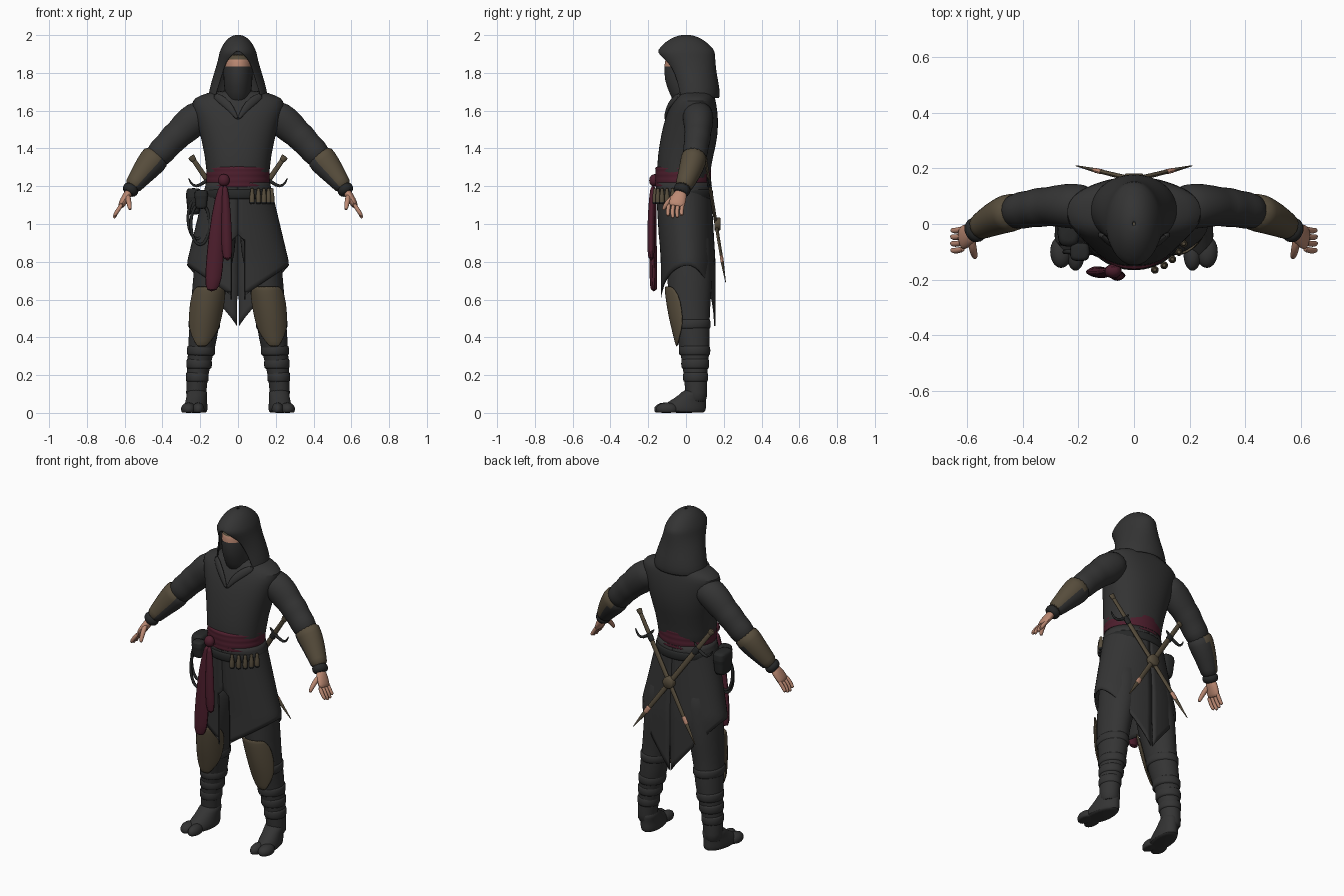
import bpy, bmesh, math
from mathutils import Vector

if "Cube" in bpy.data.objects:
    bpy.data.objects.remove(bpy.data.objects["Cube"], do_unlink=True)


def material(name, r, g, b):
    m = bpy.data.materials.new(name)
    m.use_nodes = True
    m.diffuse_color = (r, g, b, 1)
    node = next(n for n in m.node_tree.nodes if n.type == "BSDF_PRINCIPLED")
    node.inputs["Base Color"].default_value = (r, g, b, 1)
    node.inputs["Roughness"].default_value = 0.9
    return m


cloth = material("charcoal cloth", .034, .034, .034)
leather = material("black leather", .02, .021, .021)
wine = material("wine red sash", .075, .013, .026)
olive = material("olive brown leather", .095, .074, .045)
flesh = material("skin", .5, .25, .17)


def skin(name, rings, mats, rule=None, closed=True, sub=1, thick=0):
    """Bridge rings of points into a surface; capped when closed."""
    mats = mats if isinstance(mats, list) else [mats]
    bm = bmesh.new()
    rows = [[bm.verts.new(p) for p in ring] for ring in rings]
    n = len(rows[0])
    for a, b in zip(rows, rows[1:]):
        for i in range(n if closed else n - 1):
            j = (i + 1) % n
            bm.faces.new((a[i], a[j], b[j], b[i]))
    if closed:
        bm.faces.new(rows[0])
        bm.faces.new(rows[-1])
    bmesh.ops.remove_doubles(bm, verts=bm.verts, dist=.0002)
    bmesh.ops.recalc_face_normals(bm, faces=bm.faces)
    if rule:
        for f in bm.faces:
            f.material_index = rule(f.calc_center_median(), f.normal)
    mesh = bpy.data.meshes.new(name)
    bm.to_mesh(mesh)
    bm.free()
    for m in mats:
        mesh.materials.append(m)
    ob = bpy.data.objects.new(name, mesh)
    bpy.context.collection.objects.link(ob)
    if thick:
        mod = ob.modifiers.new("thickness", "SOLIDIFY")
        mod.thickness, mod.offset = thick, 0
    if sub:
        ob.modifiers.new("smooth", "SUBSURF").levels = sub
        ob.modifiers["smooth"].render_levels = sub
    bpy.ops.object.select_all(action="DESELECT")
    ob.select_set(True)
    bpy.context.view_layer.objects.active = ob
    bpy.ops.object.shade_smooth_by_angle(angle=math.radians(50))
    return ob


def power(v, p):
    return math.copysign(abs(v) ** p, v)


def ellipse(x, y, z, rx, ry, n=24, p=1, start=0, end=math.tau, shear=0):
    """Level ring whose angle runs from the front; open when start is set."""
    count = n if end == math.tau else n - 1
    pts = []
    for i in range(n):
        a = start + (end - start) * i / count
        dy = -ry * power(math.cos(a), p)
        pts.append((x + rx * power(math.sin(a), p) + shear * (y + dy), y + dy, z))
    return pts


def loft(name, rows, mats, n=24, p=1, **kw):
    return skin(name, [ellipse(*r, n=n, p=p) for r in rows], mats, **kw)


def tube(name, path, mats, s=1, n=12, ref=(0, 1, 0), **kw):
    """Sweep along (x, y, z, a, b) points; s mirrors it."""
    pts = [Vector((s * q[0], q[1], q[2])) for q in path]
    rings = []
    for i, q in enumerate(path):
        t = (pts[min(i + 1, len(pts) - 1)] - pts[max(i - 1, 0)]).normalized()
        u = t.cross(Vector(ref)).normalized()
        v = u.cross(t)
        rings.append([pts[i] + u * q[3] * math.cos(k * math.tau / n)
                      + v * q[-1] * math.sin(k * math.tau / n) for k in range(n)])
    return skin(name, rings, mats, **kw)


def sample(rows, z):
    """Interpolate a top-down list of level rings at height z."""
    for a, b in zip(rows, rows[1:]):
        if b[2] <= z <= a[2]:
            k = (a[2] - z) / (a[2] - b[2])
            return [u + (v - u) * k for u, v in zip(a, b)]


# Torso with flared shoulders
loft("tunic", [(0, -.015, 1.12, .165, .135), (0, -.015, 1.3, .165, .142),
               (0, .01, 1.42, .188, .152), (0, .025, 1.52, .212, .147),
               (0, .035, 1.6, .235, .132), (0, .045, 1.655, .252, .112),
               (0, .05, 1.68, .2, .1), (0, .05, 1.71, .12, .085)], cloth, n=32, p=.9)

# Masked head
loft("masked_head", [(0, .02, 1.62, .06, .08), (0, .01, 1.7, .07, .1),
                     (0, 0, 1.76, .078, .116), (0, 0, 1.845, .077, .116),
                     (0, 0, 1.87, .074, .11), (0, 0, 1.9, .066, .1)],
     [cloth, flesh, olive],
     rule=lambda c, n: 0 if c.z < 1.845 or c.y > 0 else (1 if c.z < 1.87 else 2))

# Hood, open at the face with a pointed brow
hood = [(.05, 1.665, .155, .125, .9), (.05, 1.72, .147, .125, .8), (.035, 1.8, .122, .122, .7),
        (.015, 1.86, .104, .137, .65), (0, 1.9, .097, .15, .25), (0, 1.92, .09, .148, 0),
        (0, 1.96, .07, .108, 0), (0, 1.99, .04, .06, 0), (0, 2, .003, .004, 0)]
skin("hood", [ellipse(0, y, z, rx, ry, n=33, start=gap, end=math.tau - gap - .00001)
              for y, z, rx, ry, gap in hood], cloth, closed=False, thick=.008)

# Sash wrapped in folds, with knot and hanging tails
loft("sash", [(0, -.015, 1.185 + .0157 * i, .165 + .007 * (i % 2), .145 + .006 * (i % 2))
              for i in range(9)], wine, n=32)
loft("sash_knot", [(-.075, -.17, 1.2, .015, .012), (-.075, -.17, 1.215, .032, .026),
                   (-.075, -.17, 1.245, .034, .028), (-.075, -.165, 1.265, .015, .012)],
     wine, n=12)
loft("long_sash_tail", [(-.085, -.17, 1.22, .02, .015), (-.105, -.175, 1.05, .04, .02),
                        (-.12, -.175, .85, .05, .022), (-.13, -.172, .7, .05, .022),
                        (-.14, -.17, .64, .03, .02)], wine, n=10, p=1.3)
loft("short_sash_tail", [(-.07, -.175, 1.22, .018, .015), (-.062, -.185, 1.05, .028, .02),
                         (-.06, -.185, .9, .032, .022), (-.055, -.185, .8, .028, .018)],
     wine, n=10, p=1.3)
loft("belt", [(0, -.012, z, .182, .155) for z in (1.13, 1.135, 1.18, 1.185)], leather, n=32)


# Split robe skirt with a pointed hem
def robe_point(s, th, t):
    side = math.sin(th)
    hem = .78 - (.18 if th < math.pi / 2 else .32) * (1 - side)
    z = 1.22 + (hem - 1.22) * t
    k = min(1, (1.22 - z) / .42)
    x = (.165 + .1 * k) * side
    if z < .93 and th < 1:
        x = max(x, .035)
    if z < .6 and th > 2:
        x = max(x, .006)
    return (s * x, -.015 + .025 * k - .142 * math.cos(th), z)


for s, word in ((1, "left"), (-1, "right")):
    skin(f"{word}_robe_skirt", [[robe_point(s, math.pi * i / 24, j / 18) for i in range(25)]
                                for j in range(19)], cloth, closed=False, sub=0, thick=.008)

    # Collar lapel
    tube(f"{word}_lapel", [(.13, -.03, 1.685, .02, .012), (.075, -.075, 1.65, .025, .01),
                           (.035, -.1, 1.61, .02, .01), (0, -.112, 1.55, .006, .006)], cloth, s)

    # Sleeve with soft folds, forearm guard and cuff
    tube(f"{word}_sleeve", [(.15, .06, 1.6, .07, .08), (.22, .065, 1.565, .09, .085),
                            (.28, .065, 1.51, .088, .076), (.31, .062, 1.48, .076, .07),
                            (.34, .06, 1.455, .08, .074), (.37, .055, 1.42, .071, .066),
                            (.4, .05, 1.39, .076, .07), (.45, .04, 1.33, .066, .06)], cloth, s, n=16)
    tube(f"{word}_forearm_guard", [(.42, .046, 1.375, .076, .07), (.45, .04, 1.335, .08, .071),
                                   (.5, .02, 1.275, .066, .062), (.545, -.005, 1.215, .05, .05),
                                   (.565, -.015, 1.19, .046, .046)],
         [cloth, olive], s, n=16, rule=lambda c, n, s=s: int(n.x * s + n.z > -.3))
    tube(f"{word}_cuff", [(.555, -.012, 1.2, .044, .046), (.57, -.022, 1.18, .047, .049),
                          (.585, -.03, 1.16, .038, .042)], leather, s)

    # Hand
    tube(f"{word}_palm", [(.57, -.02, 1.18, .024, .03), (.595, -.038, 1.14, .023, .043),
                          (.615, -.05, 1.105, .02, .046), (.622, -.053, 1.09, .014, .04)], flesh, s)
    for i in range(4):
        y, tip = -.088 + .024 * i, .03 * abs(i - 1.4) / 2
        tube(f"{word}_finger_{i + 1}", [(.61, y, 1.11, .012), (.635, y - .008, 1.075, .012),
                                        (.65, y - .008, 1.05, .011),
                                        (.657, y - .004, 1.022 + tip, .008)], flesh, s, n=8)
    tube(f"{word}_thumb", [(.585, -.05, 1.155, .016), (.58, -.088, 1.125, .016),
                           (.574, -.112, 1.095, .013), (.57, -.122, 1.072, .009)],
         flesh, s, n=8, ref=(1, 0, 0))

    # Leg
    leg = [(.1, .01, 1.0, .1, .12), (.12, .015, .85, .105, .122), (.145, .02, .7, .095, .12),
           (.16, .02, .6, .087, .112), (.175, .025, .5, .08, .1), (.185, .04, .4, .077, .088),
           (.2, .048, .3, .067, .074), (.215, .05, .2, .056, .062), (.222, .055, .1, .054, .058),
           (.222, .055, .05, .052, .055)]
    loft(f"{word}_leg", [(s * r[0], *r[1:]) for r in leg], cloth)
    for i, z in enumerate((.47, .33, .26, .19)):
        x, y, _, rx, ry = sample(leg, z)
        loft(f"{word}_leg_wrap_{i + 1}", [(s * x, y, z + d, rx + g, ry + g) for d, g in
             ((-.03, 0), (-.02, .006), (.02, .006), (.03, 0))], cloth)

    # Knee and shin guard tapering to a point
    guard = []
    for z, half in ((.67, .75), (.63, 1.1), (.55, 1.2), (.47, 1.15), (.41, .8), (.35, .25)):
        x, y, _, rx, ry = sample(leg, z)
        guard.append(ellipse(s * x, y, z, rx + .012, ry + .012, n=13, start=-half, end=half))
    skin(f"{word}_knee_guard", guard, olive, closed=False, thick=.01)

    # Split-toe shoe
    shoe = [(.222, -.01, 0, .05, .1), (.222, -.015, .006, .06, .118), (.222, -.012, .03, .062, .12),
            (.222, .005, .06, .056, .1), (.222, .035, .09, .054, .075), (.222, .052, .13, .055, .06)]
    skin(f"{word}_shoe", [ellipse(s * x, y, z, rx, ry, shear=-.12 * s)
                          for x, y, z, rx, ry in shoe], cloth)
    for toe, x, y, r in (("big", .21, -.11, .034), ("outer", .262, -.1, .042)):
        loft(f"{word}_{toe}_toe", [(s * x, y, z, r * k, .062 * k) for z, k in
             ((0, .8), (.006, .95), (.028, 1), (.045, .75), (.055, .3))], cloth, n=14)

    # Curved sword slung across the back
    hilt, tip = Vector((.25, .1, 1.36)), Vector((-.21, .21, .69))
    for part, a, b, wa, wb, m in (("pommel", 0, .04, .02, .017, olive), ("grip", .03, .19, .014, .015, olive),
                                  ("scabbard_throat", .18, .24, .02, .02, leather),
                                  ("scabbard", .23, .8, .017, .014, olive),
                                  ("scabbard_band", .79, .85, .016, .015, flesh),
                                  ("scabbard_tip", .84, 1, .014, .003, olive)):
        ends = [(t, w) for t, w in ((a, wa), (a + .01, wa), (b - .01, wb), (b, wb))]
        tube(f"{word}_sword_{part}", [(*hilt.lerp(tip, t), w, w * .6) for t, w in ends], m, s, n=10)
    tube(f"{word}_sword_guard", [(.13, .115, 1.27, .008), (.18, .12, 1.215, .011),
                                 (.225, .12, 1.195, .009), (.25, .115, 1.215, .007),
                                 (.262, .115, 1.245, .003)], leather, s, n=8)

# Round boss where the swords cross
tube("sword_boss", [(0, .15, 1, .034), (0, .178, 1, .034), (0, .182, 1, .03)], olive,
     n=20, ref=(0, 0, 1), sub=0)

# Belt vials on the left
for i in range(5):
    a = .4 + .2 * i
    x, y = .192 * math.sin(a), -.01 - .168 * math.cos(a)
    loft(f"vial_{i + 1}", [(x, y, z, r, r) for z, r in ((1.105, .012), (1.112, .015), (1.15, .015),
         (1.165, .01), (1.185, .01), (1.19, .007))], [leather, olive], n=10,
         rule=lambda c, n: int(c.z > 1.125))

# Pouches and coiled rope on the right
for name, x, y, z, w, d, h in (("large_pouch", -.235, -.02, 1.05, .036, .055, .14),
                               ("small_pouch", -.195, -.1, 1.08, .032, .03, .1)):
    loft(name, [(x, y, z + h * k, w * g, d * g) for k, g in ((0, .7), (.06, .95), (.6, 1.05),
         (.62, 1.15), (.94, 1.1), (1, .8))], leather, n=16, p=.6)
for j in range(2):
    tube(f"rope_coil_{j + 1}", [(-.2 + .05 * math.sin(k * math.tau / 20) - .015 * j,
                                 -.1 + .03 * j, 1 + .03 * j + .11 * math.cos(k * math.tau / 20), .009)
                                for k in range(21)], leather, n=8)
